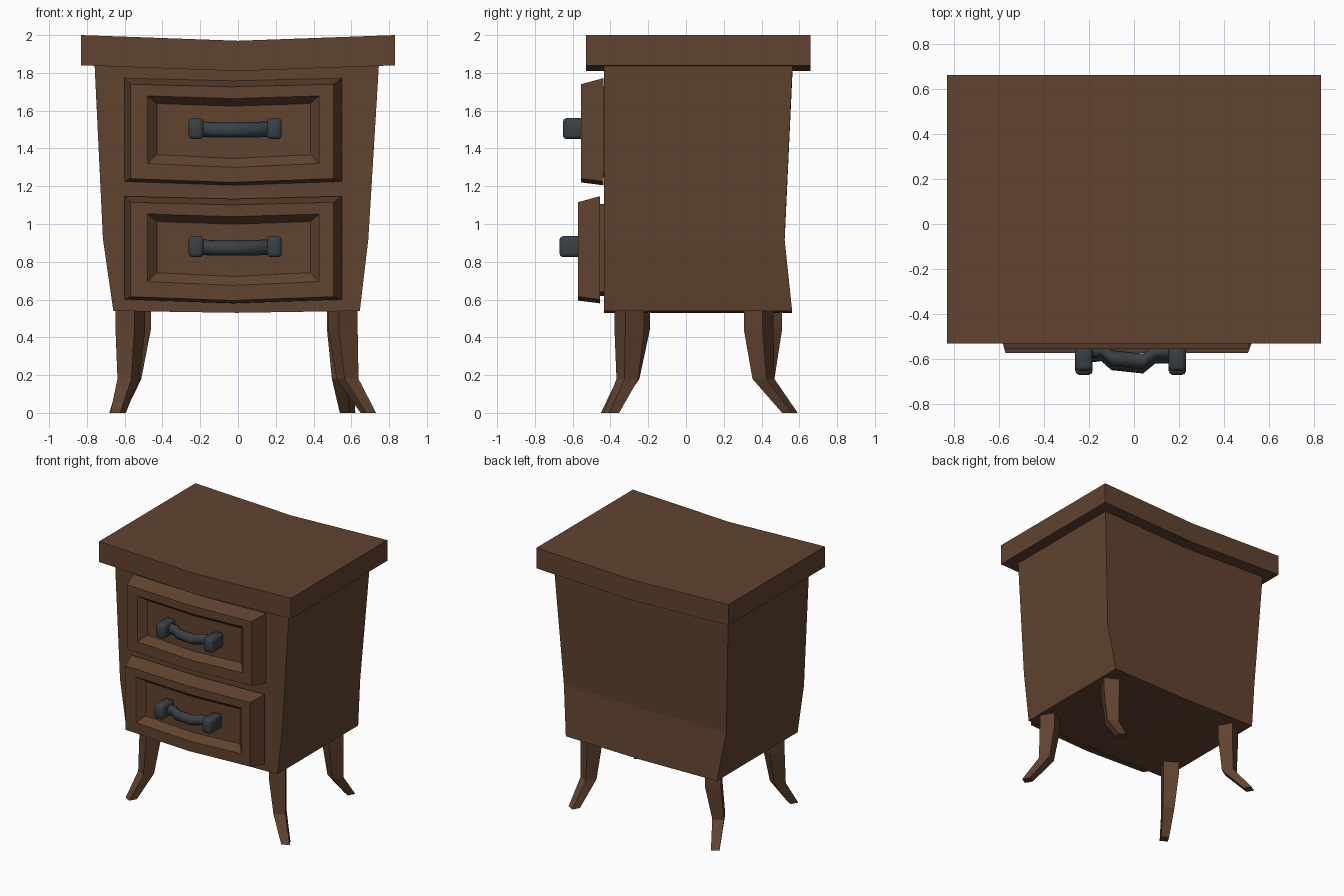
import bpy, bmesh, math

if "Cube" in bpy.data.objects:
    bpy.data.objects.remove(bpy.data.objects["Cube"])


def material(name, rgb):
    m = bpy.data.materials.new(name)
    m.diffuse_color = (*rgb, 1)
    m.use_nodes = True
    m.node_tree.nodes["Principled BSDF"].inputs["Base Color"].default_value = m.diffuse_color
    return m


WOOD = material("dark brown wood", (0.12, 0.056, 0.029))
IRON = material("dark iron", (0.042, 0.052, 0.061))


def finish(bm, name, mat, smooth=False):
    bmesh.ops.recalc_face_normals(bm, faces=bm.faces)
    me = bpy.data.meshes.new(name)
    bm.to_mesh(me)
    bm.free()
    me.materials.append(mat)
    for p in me.polygons:
        p.use_smooth = smooth
    ob = bpy.data.objects.new(name, me)
    bpy.context.collection.objects.link(ob)
    return ob


def loft(name, rings, mat, smooth=False):
    """Skin equal rings of points and close both ends."""
    bm = bmesh.new()
    rows = [[bm.verts.new(p) for p in r] for r in rings]
    n = len(rows[0])
    for a, b in zip(rows, rows[1:]):
        for i in range(n):
            j = (i + 1) % n
            bm.faces.new((a[i], a[j], b[j], b[i]))
    for r in (rows[0], rows[-1]):
        if n == 6:  # sagging caps fold along the middle
            bm.faces.new((r[0], r[1], r[4], r[5]))
            bm.faces.new((r[1], r[2], r[3], r[4]))
        else:
            bm.faces.new(r)
    return finish(bm, name, mat, smooth)


def flat_ring(x0, x1, y0, y1, z, sag):
    xm = (x0 + x1) / 2
    return [(x0, y0, z), (xm, y0, z - sag), (x1, y0, z),
            (x1, y1, z), (xm, y1, z - sag), (x0, y1, z)]


def front_ring(x0, x1, z0, z1, y, sag=0.02):
    xm = (x0 + x1) / 2
    return [(x0, y, z0), (xm, y, z0 - sag), (x1, y, z0),
            (x1, y, z1), (xm, y, z1 - sag * 0.7), (x0, y, z1)]


# Sagging top slab
loft("table_top", [flat_ring(-0.83, 0.83, -0.53, 0.66, z, 0.03) for z in (1.84, 2.0)], WOOD)

# Tapered cabinet body
loft("cabinet_body", [
    flat_ring(-0.66, 0.645, -0.435, 0.562, 0.54, 0.01),
    flat_ring(-0.715, 0.69, -0.435, 0.522, 0.92, 0.015),
    flat_ring(-0.76, 0.747, -0.435, 0.565, 1.86, 0.03)], WOOD)

# Drawers with bevelled rim and recessed panel, each with a handle
for label, zb, yf in (("upper", 1.225, -0.555), ("lower", 0.60, -0.573)):
    yb = yf + 0.117
    loft(label + "_drawer", [
        front_ring(-0.56, 0.51, zb + 0.04, zb + 0.505, -0.42),
        front_ring(-0.56, 0.51, zb + 0.04, zb + 0.505, yb),
        front_ring(-0.60, 0.55, zb, zb + 0.547, yb),
        front_ring(-0.57, 0.505, zb + 0.015, zb + 0.515, yf),
        front_ring(-0.48, 0.43, zb + 0.095, zb + 0.453, yf),
        front_ring(-0.43, 0.383, zb + 0.142, zb + 0.413, yf + 0.05)], WOOD)

    zh = zb + 0.28
    # Handle posts
    for side, x in (("left", -0.222), ("right", 0.192)):
        bm = bmesh.new()
        bmesh.ops.create_cube(bm, size=1)
        for v in bm.verts:
            v.co.x = x + v.co.x * 0.078
            v.co.y = yf - 0.022 + v.co.y * 0.15
            v.co.z = zh + v.co.z * 0.112
        post = finish(bm, f"{label}_handle_post_{side}", IRON, True)
        bev = post.modifiers.new("round", "BEVEL")
        bev.width = 0.02
        bev.segments = 2

    # Bowed handle bar
    path = [(-0.22, -0.01), (-0.145, 0.0), (-0.10, -0.04),
            (0.04, -0.055), (0.095, -0.01), (0.19, -0.01)]
    loft(label + "_handle_bar", [
        [(x, yf + dy + 0.035 * math.cos(t), zh - (0.006 if 0 < i < 5 else 0) + 0.041 * math.sin(t))
         for t in [math.tau * k / 8 for k in range(8)]]
        for i, (x, dy) in enumerate(path)], IRON, True)

# Splayed legs: top, ankle and foot centres
legs = {
    "front_right_leg": ((0.555, -0.30), (0.58, -0.31), (0.69, -0.395)),
    "front_left_leg": ((-0.57, -0.27), (-0.58, -0.305), (-0.635, -0.41)),
    "back_right_leg": ((0.55, 0.385), (0.555, 0.41), (0.58, 0.55)),
    "back_left_leg": ((-0.54, 0.43), (-0.57, 0.41), (-0.64, 0.55)),
}
for name, (top, ankle, foot) in legs.items():
    turn = math.radians(30 if top[0] * top[1] < 0 else -30)
    rings = []
    for (cx, cy), z, side in ((top, 0.56, 0.115), (top, 0.44, 0.115),
                              (ankle, 0.18, 0.085), (foot, 0.0, 0.06)):
        r = side / math.sqrt(2)
        rings.append([(cx + r * math.cos(turn + math.pi / 4 + k * math.pi / 2),
                       cy + r * math.sin(turn + math.pi / 4 + k * math.pi / 2), z)
                      for k in range(4)])
    loft(name, rings, WOOD)
